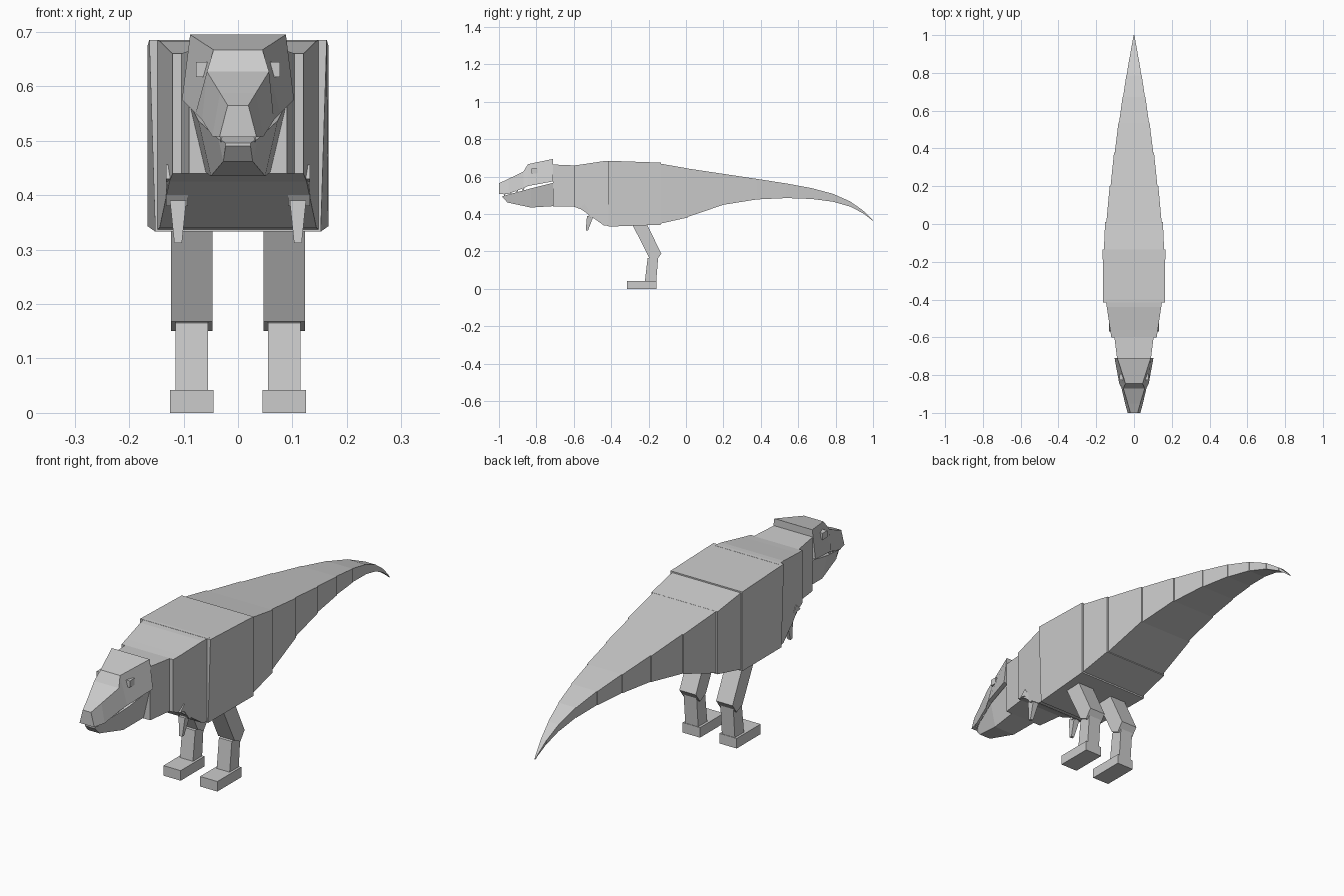
import bpy
import bmesh

cube = bpy.data.objects.get("Cube")
if cube:
    bpy.data.objects.remove(cube, do_unlink=True)

# Single hide colour
hide = bpy.data.materials.new("light_grey_hide")
hide.use_nodes = True
hide.diffuse_color = (0.6, 0.6, 0.6, 1)
shader = hide.node_tree.nodes["Principled BSDF"]
shader.inputs["Base Color"].default_value = hide.diffuse_color


def bridge(name, rings):
    """Join equal-length rings of points into a closed, flat-shaded solid."""
    bm = bmesh.new()
    loops = [[bm.verts.new(point) for point in ring] for ring in rings]
    for near, far in zip(loops, loops[1:]):
        for i in range(len(near)):
            bm.faces.new((near[i - 1], near[i], far[i], far[i - 1]))
    bm.faces.new(loops[0])
    bm.faces.new(loops[-1])
    bmesh.ops.recalc_face_normals(bm, faces=bm.faces)
    mesh = bpy.data.meshes.new(name)
    bm.to_mesh(mesh)
    bm.free()
    mesh.materials.append(hide)
    obj = bpy.data.objects.new(name, mesh)
    bpy.context.collection.objects.link(obj)


def section(y, half, top, low, base=None):
    """Upright cross-section; base is the lower half width if it differs."""
    base = half if base is None else base
    return [(-half, y, top), (half, y, top), (base, y, low), (-base, y, low)]


def level(x, y, z, width, depth):
    """Horizontal rectangle centred on x and y."""
    left, right = x - width / 2, x + width / 2
    front, back = y - depth / 2, y + depth / 2
    return [(left, front, z), (right, front, z), (right, back, z), (left, back, z)]


def plate(name, centre, width, outline):
    """Side outline of (y, z) points given thickness across x."""
    sides = (centre - width / 2, centre + width / 2)
    bridge(name, [[(x, y, z) for y, z in outline] for x in sides])


# Neck, chest, belly and hips
bridge("neck", [
    section(y=-0.71, half=0.09, top=0.665, low=0.44),
    section(y=-0.59, half=0.105, top=0.66, low=0.44),
])
bridge("chest", [
    section(y=-0.6, half=0.12, top=0.66, low=0.44),
    section(y=-0.56, half=0.126, top=0.665, low=0.425),
    section(y=-0.44, half=0.144, top=0.683, low=0.34),
    section(y=-0.4, half=0.15, top=0.685, low=0.335),
])
bridge("belly", [
    section(y=-0.415, half=0.163, top=0.685, low=0.333, base=0.152),
    section(y=-0.135, half=0.166, top=0.675, low=0.343),
])
bridge("hips", [
    section(y=-0.15, half=0.16, top=0.672, low=0.346),
    section(y=0.01, half=0.153, top=0.644, low=0.382),
])


# Tail: segments shorten, thin and droop towards the tip
def tail_section(y, scale):
    top = 0.645 - 0.15 * y - 0.13 * y ** 8
    height = 0.2 * (1 - y) ** 3 + 0.06 * (1 - y ** 4) + 0.003
    half = 0.145 * (1 - y ** 1.3) + 0.002
    return section(y, half * scale, top, top - height)


segments = 9
stations = [1 - (1 - i / segments) ** 1.9 for i in range(segments + 1)]
for i in range(segments):
    # Each segment starts a little narrower than the one before it ends
    start = tail_section(stations[i], scale=0.96 if i else 1)
    end = tail_section(stations[i + 1], scale=1)
    bridge(f"tail_segment_{i + 1}", [start, end])

# Head with brow step and tapering snout
bridge("upper_head", [
    section(y=-0.71, half=0.088, top=0.695, low=0.575, base=0.103),
    section(y=-0.845, half=0.045, top=0.667, low=0.55, base=0.078),
    section(y=-0.87, half=0.057, top=0.627, low=0.538, base=0.066),
    section(y=-0.95, half=0.033, top=0.588, low=0.508, base=0.047),
    section(y=-1, half=0.019, top=0.565, low=0.507, base=0.034),
])
bridge("lower_jaw", [
    section(y=-0.7, half=0.09, top=0.57, low=0.443, base=0.06),
    section(y=-0.83, half=0.073, top=0.537, low=0.435, base=0.05),
    section(y=-0.955, half=0.036, top=0.503, low=0.462, base=0.027),
    section(y=-0.98, half=0.023, top=0.496, low=0.49),
])

# Paired parts
for side, s in (("left", 1), ("right", -1)):
    # Eye block
    eye = [level(s * 0.066, -0.81, z, width=0.022, depth=0.03) for z in (0.617, 0.645)]
    bridge(side + "_eye", eye)

    # Row of teeth following the upper jaw
    for n in range(4):
        x = s * (0.031 + n * 0.008)
        y = -0.97 + n * 0.033
        gum = 0.512 + n * 0.008
        bridge(f"{side}_tooth_{n + 1}", [
            level(x, y, gum, width=0.006, depth=0.014),
            level(x, y, gum - 0.014, width=0.002, depth=0.002),
        ])

    # Small arm: bent upper arm and pointed forearm
    plate(side + "_upper_arm", centre=s * 0.112, width=0.04, outline=[
        (-0.57, 0.43), (-0.543, 0.456), (-0.49, 0.383), (-0.51, 0.38), (-0.543, 0.425)])
    bridge(side + "_forearm", [
        level(s * 0.11, -0.512, 0.39, width=0.03, depth=0.035),
        level(s * 0.11, -0.53, 0.312, width=0.014, depth=0.012),
    ])

    # Leg: thigh, shin and block foot
    plate(side + "_thigh", centre=s * 0.085, width=0.076, outline=[
        (-0.315, 0.4), (-0.235, 0.4), (-0.132, 0.188), (-0.16, 0.15), (-0.198, 0.168)])
    plate(side + "_shin", centre=s * 0.085, width=0.06, outline=[
        (-0.205, 0.165), (-0.148, 0.178), (-0.16, 0.03), (-0.221, 0.03)])
    foot = [level(s * 0.085, -0.236, z, width=0.08, depth=0.158) for z in (0, 0.042)]
    bridge(side + "_foot", foot)
